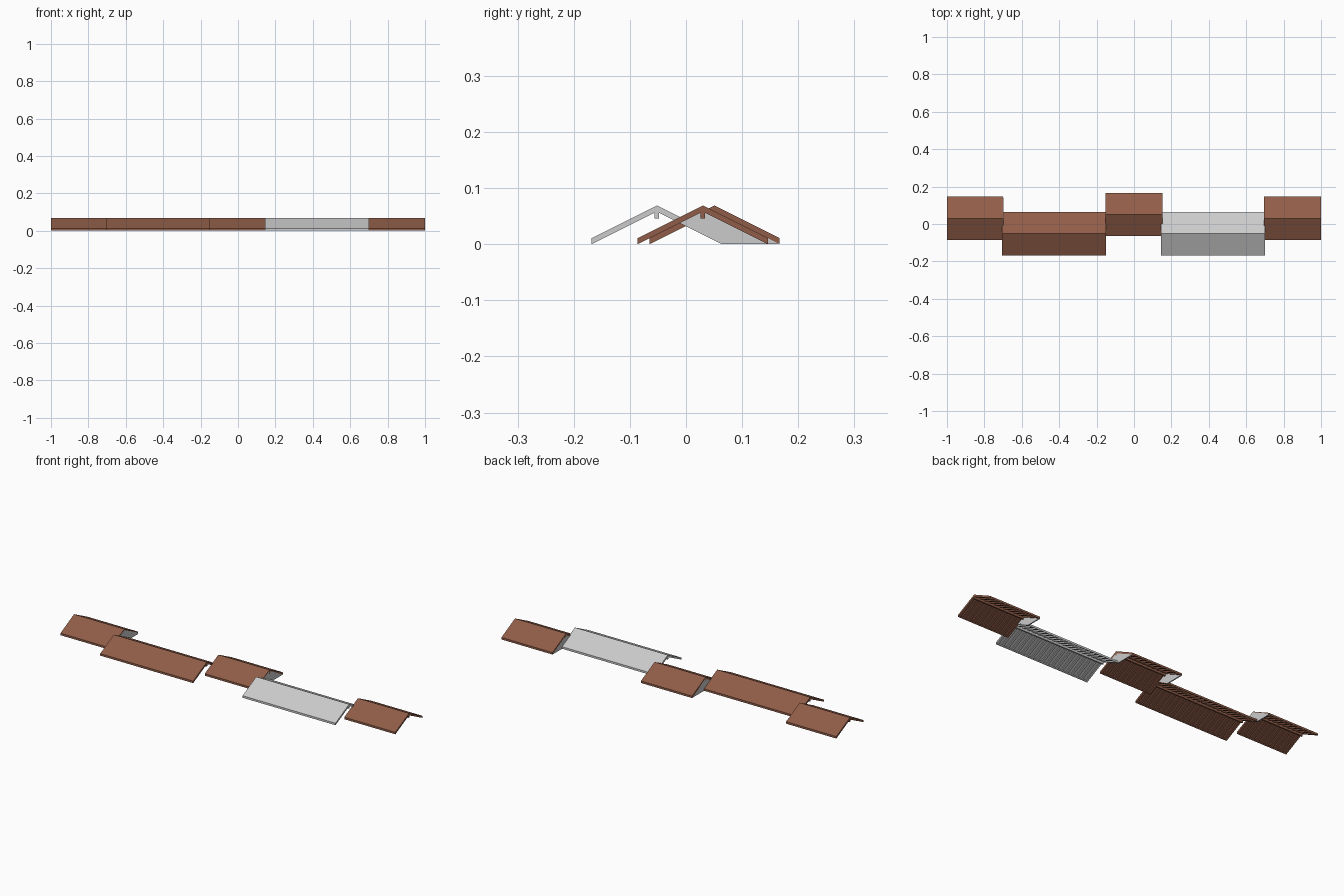
import bpy, bmesh

if "Cube" in bpy.data.objects:
    bpy.data.objects.remove(bpy.data.objects["Cube"])

RIDGE, SLOPE, HALF = 0.069, 0.5, 0.116   # ridge height, pitch, half span
SLAB, RAFTER = 0.005, 0.006              # vertical thicknesses

brick = bpy.data.materials.new("red_brown")
brick.diffuse_color = (0.28, 0.11, 0.065, 1)
brick.use_nodes = True
brick.node_tree.nodes["Principled BSDF"].inputs["Base Color"].default_value = brick.diffuse_color


def top(dy):
    return RIDGE - SLOPE * abs(dy)


def extrude_x(bm, profile, x0, x1):
    """Solid made from a (y, z) outline swept along x."""
    a = [bm.verts.new((x0, y, z)) for y, z in profile]
    b = [bm.verts.new((x1, y, z)) for y, z in profile]
    bm.faces.new(a)
    bm.faces.new(b[::-1])
    n = len(a)
    for i in range(n):
        j = (i + 1) % n
        bm.faces.new((a[i], b[i], b[j], a[j]))


def finish(bm, name, mat=None):
    bmesh.ops.recalc_face_normals(bm, faces=bm.faces)
    me = bpy.data.meshes.new(name)
    bm.to_mesh(me)
    bm.free()
    ob = bpy.data.objects.new(name, me)
    bpy.context.collection.objects.link(ob)
    if mat:
        me.materials.append(mat)


def chevron(yc, upper, lower, half=HALF):
    """Inverted V outline between two vertical offsets below the roof top."""
    return [(yc + s * half, top(s * half) - upper) if s else (yc, RIDGE - upper)
            for s in (-1, 0, 1)] + \
           [(yc + s * half, top(s * half) - lower) if s else (yc, RIDGE - lower)
            for s in (1, 0, -1)]


def roof(name, x0, x1, yc, mat):
    # covering
    bm = bmesh.new()
    extrude_x(bm, chevron(yc, 0, SLAB), x0, x1)
    finish(bm, name + "_covering", mat)
    # rafter pairs
    bm = bmesh.new()
    w = 0.012
    n = round((x1 - x0) / 0.031)
    for i in range(n + 1):
        x = x0 + (x1 - x0 - w) * i / n
        extrude_x(bm, chevron(yc, SLAB, SLAB + RAFTER, HALF - 0.003), x, x + w)
    finish(bm, name + "_rafters", mat)
    # eave boards
    bm = bmesh.new()
    for s in (-1, 1):
        e, i = HALF, HALF - 0.003
        extrude_x(bm, [(yc + s * e, top(e) - SLAB), (yc + s * e, top(e) - 0.011),
                       (yc + s * i, top(i) - 0.011), (yc + s * i, top(i) - SLAB)], x0, x1)
    finish(bm, name + "_eave_boards", mat)
    # ridge beam
    bm = bmesh.new()
    extrude_x(bm, [(yc - 0.004, 0.046), (yc + 0.004, 0.046),
                   (yc + 0.004, 0.061), (yc, 0.063), (yc - 0.004, 0.061)], x0, x1)
    finish(bm, name + "_ridge_beam", mat)


def step_wall(name, x, y_low, y_high):
    """Infill closing the gap where two staggered roofs meet."""
    d, ym = y_high - y_low, (y_high + y_low) / 2
    off = 0.004
    bm = bmesh.new()
    extrude_x(bm, [(ym, top(d / 2) - off), (y_high, RIDGE - off),
                   (y_high + HALF - 0.003, top(HALF) - off), (y_high + HALF - 0.003, 0),
                   (y_low + HALF, 0)], x - 0.003, x + 0.003)
    finish(bm, name)


FRONT, BACK, MID = -0.052, 0.030, 0.051
roof("left_end_roof", -1.0, -0.70, BACK, brick)
roof("left_front_roof", -0.705, -0.15, FRONT, brick)
roof("middle_roof", -0.153, 0.152, MID, brick)
roof("right_front_roof", 0.145, 0.70, FRONT, None)
roof("right_end_roof", 0.695, 1.0, BACK, brick)

for nm, x, yh in (("left_outer", -0.70, BACK), ("left_inner", -0.15, MID),
                  ("right_inner", 0.149, MID), ("right_outer", 0.698, BACK)):
    step_wall(nm + "_step_wall", x, FRONT, yh)
